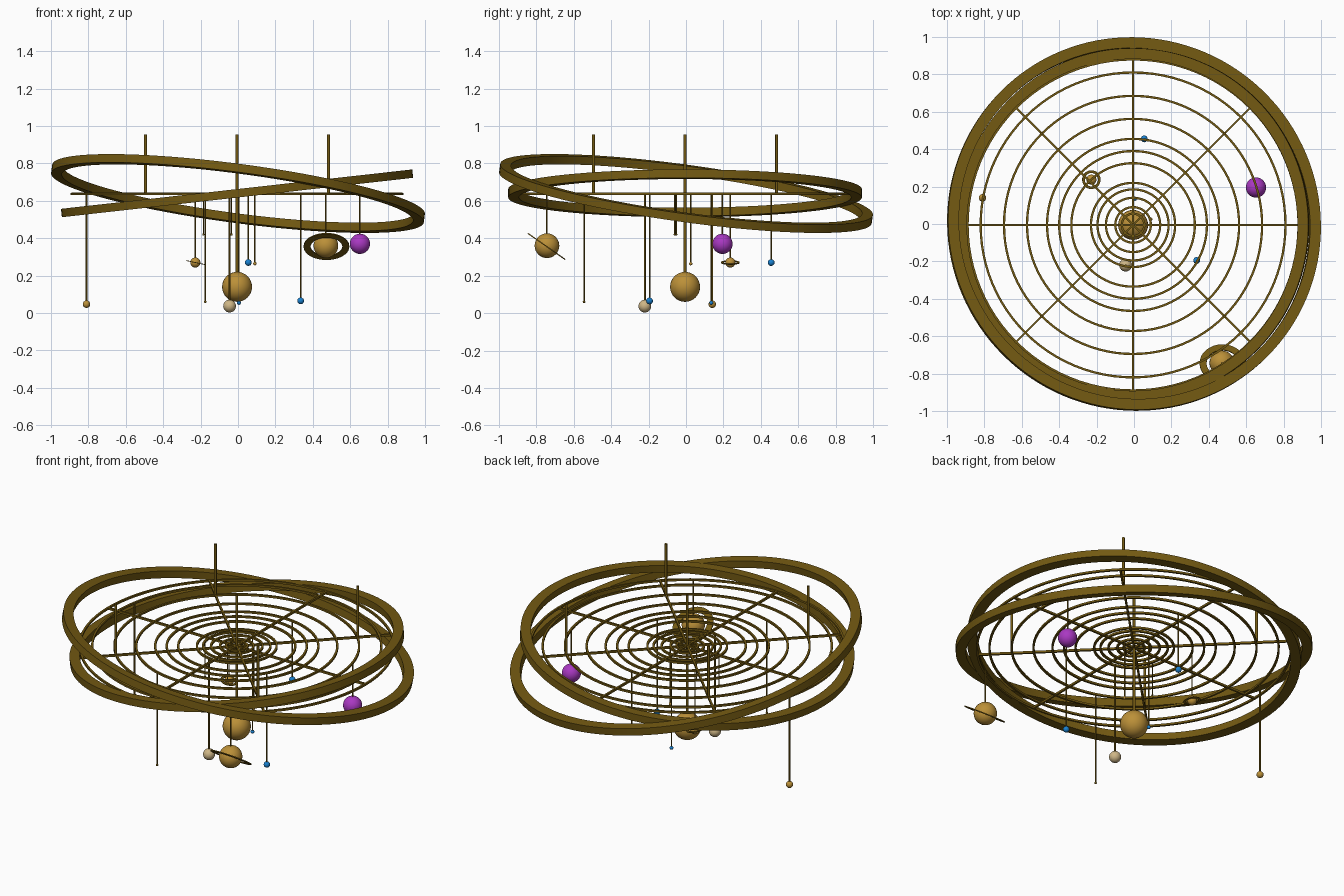
import bpy
import bmesh
from math import radians, cos, sin, pi, hypot
from mathutils import Matrix, Vector

cube = bpy.data.objects.get("Cube")
if cube:
    bpy.data.objects.remove(cube)

CX = CY = -0.005      # axis of the hanging frame
FRAME_Z = 0.637


def material(name, rgb):
    m = bpy.data.materials.new(name)
    m.use_nodes = True
    m.diffuse_color = (*rgb, 1)
    m.node_tree.nodes["Principled BSDF"].inputs["Base Color"].default_value = (*rgb, 1)
    return m


brass = material("dark brass", (0.17, 0.10, 0.006))
gold = material("gold", (0.50, 0.28, 0.04))
cream = material("cream", (0.62, 0.47, 0.24))
blue = material("blue", (0.01, 0.22, 0.63))
purple = material("purple", (0.40, 0.04, 0.54))


def finish(name, bm, mat, smooth=True):
    bmesh.ops.recalc_face_normals(bm, faces=bm.faces)
    me = bpy.data.meshes.new(name)
    bm.to_mesh(me)
    bm.free()
    me.materials.append(mat)
    ob = bpy.data.objects.new(name, me)
    bpy.context.collection.objects.link(ob)
    if smooth:
        bpy.ops.object.select_all(action="DESELECT")
        ob.select_set(True)
        bpy.context.view_layer.objects.active = ob
        bpy.ops.object.shade_smooth_by_angle(angle=radians(35))
    return ob


def hoop(name, outer, inner, height, loc, rot=None, segs=96):
    """Flat-sided ring with a rectangular section."""
    bm = bmesh.new()
    h = height / 2
    loops = []
    for i in range(segs):
        a = 2 * pi * i / segs
        loops.append([bm.verts.new((r * cos(a), r * sin(a), z))
                      for r, z in ((outer, -h), (outer, h), (inner, h), (inner, -h))])
    for i, cur in enumerate(loops):
        nxt = loops[(i + 1) % segs]
        for k in range(4):
            n = (k + 1) % 4
            bm.faces.new((cur[k], nxt[k], nxt[n], cur[n]))
    ob = finish(name, bm, brass)
    ob.matrix_world = Matrix.Translation(loc) @ (rot or Matrix())
    return ob


def ball(name, loc, r, mat):
    bm = bmesh.new()
    bmesh.ops.create_uvsphere(bm, u_segments=32, v_segments=16, radius=r)
    finish(name, bm, mat).location = loc


def rod(name, x, y, z0, z1, r):
    bm = bmesh.new()
    bmesh.ops.create_cone(bm, cap_ends=True, segments=12, radius1=r, radius2=r, depth=z1 - z0)
    finish(name, bm, brass).location = (x, y, (z0 + z1) / 2)


# Two wide tilted bands
tilt = Vector((0, 0, 1)).rotation_difference(Vector((0.13, 0.135, 0.98))).to_matrix().to_4x4()
hoop("outer_band", 1.005, 0.947, 0.045, (0, 0, 0.639), tilt, 128)
hoop("inner_band", 0.945, 0.887, 0.045, (CX, CY, 0.64), Matrix.Rotation(radians(-6.4), 4, "Y"), 128)

# Flat frame: concentric orbit rings and crossing spokes
orbits = (0.06, 0.095, 0.145, 0.19, 0.225, 0.33, 0.395, 0.46, 0.567, 0.69, 0.815, 0.885)
for i, r in enumerate(orbits):
    hoop(f"orbit_ring_{i + 1}", r + 0.006, r - 0.006, 0.012, (CX, CY, FRAME_Z))

for i in range(4):
    bm = bmesh.new()
    bmesh.ops.create_cube(bm, size=1, matrix=Matrix.Diagonal((1.77, 0.011, 0.013, 1)))
    spoke = finish(f"spoke_{i + 1}", bm, brass, False)
    spoke.location = (CX, CY, FRAME_Z)
    spoke.rotation_euler.z = i * pi / 4

# Suspension rods above the frame
rod("center_suspension_rod", CX, CY, FRAME_Z, 0.955, 0.008)
for i in range(4):
    a = pi / 4 + i * pi / 2
    rod(f"suspension_rod_{i + 1}", CX + 0.692 * cos(a), CY + 0.692 * sin(a), FRAME_Z, 0.955, 0.008)

# Hanging balls: position, radius, rod radius, colour
bodies = {
    "sun": (CX, CY, 0.14, 0.08, 0.008, gold),
    "cream_planet": (-0.045, -0.22, 0.037, 0.034, 0.005, cream),
    "small_gold_planet": (-0.81, 0.14, 0.047, 0.02, 0.005, gold),
    "blue_planet": (0.335, -0.195, 0.065, 0.018, 0.004, blue),
    "back_blue_planet": (0.055, 0.455, 0.27, 0.018, 0.004, blue),
    "inner_blue_planet": (0.005, 0.135, 0.055, 0.011, 0.004, blue),
    "purple_planet": (0.652, 0.195, 0.37, 0.054, 0.004, purple),
    "ringed_planet": (0.47, -0.743, 0.36, 0.066, 0.004, gold),
    "small_ringed_planet": (-0.228, 0.237, 0.27, 0.027, 0.004, gold),
    "inner_gold_planet": (0.09, 0.025, 0.264, 0.009, 0.004, gold),
    "front_tiny_moon": (-0.175, -0.545, 0.06, 0.007, 0.004, brass),
    "inner_tiny_moon": (-0.035, -0.052, 0.42, 0.006, 0.003, brass),
    "left_tiny_moon": (-0.185, -0.06, 0.42, 0.006, 0.003, brass),
}
for name, (x, y, z, r, rod_r, mat) in bodies.items():
    ball(name, (x, y, z), r, mat)
    rod(name + "_rod", x, y, z, FRAME_Z, rod_r)

# Thin tilted rings around two planets
hoop("planet_ring", 0.122, 0.085, 0.006, (0.473, -0.745, 0.356), Matrix.Rotation(radians(-35), 4, "X"), 64)
hoop("small_planet_ring", 0.05, 0.036, 0.004, (-0.228, 0.237, 0.27), Matrix.Rotation(radians(12), 4, "Y"), 48)
